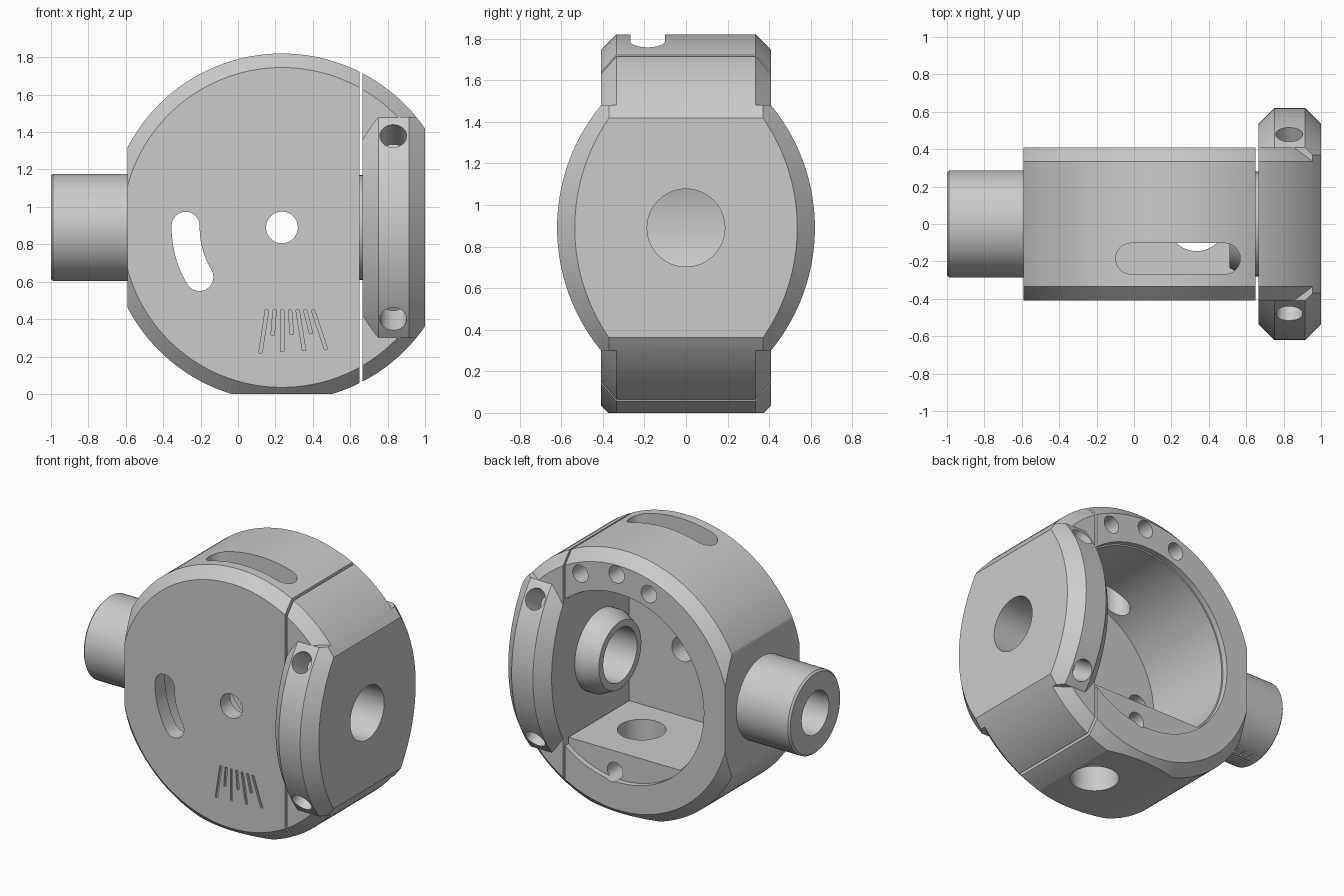
import bpy, bmesh
from math import sin, cos, pi, radians, sqrt
from mathutils import Vector

cube = bpy.data.objects.get("Cube")
if cube:
    bpy.data.objects.remove(cube, do_unlink=True)

CX, CZ, R, HALF = 0.235, 0.89, 0.93, 0.41   # drum centre, radius, half depth
CHAMFER = 0.075


def loft(name, rings):
    """Skin equal-length rings of points and cap both ends."""
    bm = bmesh.new()
    loops = [[bm.verts.new(p) for p in ring] for ring in rings]
    n = len(loops[0])
    for a, b in zip(loops, loops[1:]):
        for i in range(n):
            j = (i + 1) % n
            bm.faces.new((a[i], a[j], b[j], b[i]))
    bm.faces.new(loops[0])
    bm.faces.new(loops[-1])
    bmesh.ops.recalc_face_normals(bm, faces=bm.faces)
    mesh = bpy.data.meshes.new(name)
    bm.to_mesh(mesh)
    bm.free()
    obj = bpy.data.objects.new(name, mesh)
    bpy.context.collection.objects.link(obj)
    return obj


def turned(name, start, axis, profile, n=48):
    """Round part along an axis; profile holds (distance, radius) pairs."""
    start, axis = Vector(start), Vector(axis).normalized()
    u = axis.orthogonal().normalized()
    v = axis.cross(u)
    return loft(name, [[start + axis * d + (u * cos(2 * pi * i / n) + v * sin(2 * pi * i / n)) * r
                        for i in range(n)] for d, r in profile])


def box(name, lo, hi):
    corners = [(0, 0), (1, 0), (1, 1), (0, 1)]
    pick = lambda k, t: (lo[k], hi[k])[t]
    return loft(name, [[(pick(0, a), pick(1, b), z) for a, b in corners] for z in (lo[2], hi[2])])


def combine(obj, other, operation="DIFFERENCE"):
    """Apply a boolean and discard the second object."""
    mod = obj.modifiers.new("boolean", "BOOLEAN")
    mod.operation, mod.solver, mod.object = operation, "EXACT", other
    bpy.context.view_layer.objects.active = obj
    bpy.ops.object.modifier_apply(modifier=mod.name)
    bpy.data.objects.remove(other, do_unlink=True)


def drum(name, x0, x1):
    """Chamfered disc trimmed between two x planes and flattened below."""
    disc = turned(name, (CX, -HALF, CZ), (0, 1, 0),
                  [(0, R - CHAMFER), (CHAMFER, R), (2 * HALF - CHAMFER, R), (2 * HALF, R - CHAMFER)], 128)
    combine(disc, box("trim", (x0, -1, 0), (x1, 1, 2)), "INTERSECT")
    return disc


def arc(cx, cy, r, a0, a1, n=12):
    return [(cx + r * cos(radians(a0 + (a1 - a0) * i / n)),
             cy + r * sin(radians(a0 + (a1 - a0) * i / n))) for i in range(n + 1)]


# Main drum housing
body = drum("drum_housing", -0.59, 0.65)

# Rear cavity with a flat floor, plus a shallow lid seat
cavity = turned("cavity", (CX, -0.3, CZ), (0, 1, 0), [(0, 0.65), (1, 0.65)], 96)
combine(cavity, box("floor", (-1, -1, 0), (2, 2, 0.42)))
combine(body, cavity)
combine(body, turned("lid_seat", (CX, 0.37, CZ), (0, 1, 0), [(0, 0.66), (1, 0.66)], 96))

# Pivot hole, drain hole and rear screw holes
combine(body, turned("pivot", (CX, -1, CZ), (0, 1, 0), [(0, 0.085), (1, 0.085)], 32))
combine(body, turned("drain", (0.335, 0.01, -0.2), (0, 0, 1), [(0, 0.155), (0.8, 0.155)]))
for x, z in ((0.53, 1.61), (0.25, 1.68), (0, 1.61), (0.29, 0.28)):
    combine(body, turned("screw_hole", (x, 0.12, z), (0, 1, 0), [(0, 0.06), (1, 0.06)], 24))

# Curved guide slot in the front wall
mid, w, a0, a1 = 0.515, 0.075, 179, 211
ends = [(CX + mid * cos(radians(a)), CZ + mid * sin(radians(a))) for a in (a0, a1)]
outline = (arc(CX, CZ, mid + w, a0, a1) + arc(*ends[1], w, a1, a1 + 180)[1:-1]
           + arc(CX, CZ, mid - w, a1, a0) + arc(*ends[0], w, a0 + 180, a0 + 360)[1:-1])
combine(body, loft("guide_slot", [[(x, y, z) for x, z in outline] for y in (-1, -0.1)]))

# Straight window slot in the top
outline = arc(-0.015, -0.185, 0.083, 90, 270) + arc(0.485, -0.185, 0.083, -90, 90)
combine(body, loft("window_slot", [[(x, y, z) for x, y in outline] for z in (1.2, 2)]))

# Engraved angle scale on the front
for i in range(7):
    t = i / 6
    top = Vector((0.155 + 0.245 * t, 0, 0.45))
    foot = Vector((0.12 + 0.35 * t, 0, 0.22 + 0.02 * t))
    if i % 2:
        foot = top.lerp(foot, 0.6)
    side = Vector((0.009, 0, 0))
    quad = [top - side, top + side, foot + side, foot - side]
    combine(body, loft("tick", [[p + Vector((0, y, 0)) for p in quad] for y in (-0.5, -0.395)]))

# Hollow side spindle with a small scale underneath
spindle = turned("side_spindle", (-1, 0, CZ), (1, 0, 0),
                 [(0, 0.275), (0.012, 0.287), (0.45, 0.287)], 64)
combine(spindle, turned("bore", (-1.1, 0, CZ), (1, 0, 0), [(0, 0.15), (0.5, 0.15)]))
combine(spindle, box("scale_line", (-0.95, -0.006, 0.5), (-0.6, 0.006, 0.615)))
for i in range(6):
    x = -0.92 + 0.06 * i
    combine(spindle, box("scale_tick", (x, 0.015, 0.5), (x + 0.012, 0.08, 0.615)))

# Clamp plate: drum slice joined with a bulging chamfered block
plate = drum("clamp_plate", 0.665, 1.0)
rise, bulge = 0.59, 0.62
steps = [rise * (i / 16 - 1) for i in range(33)]


def bulge_ring(x, inset):
    half = [(bulge - R + sqrt(R * R - d * d) - inset, CZ + d) for d in steps]
    return [(x, y, z) for y, z in half] + [(x, -y, z) for y, z in reversed(half)]


block = loft("bulge", [bulge_ring(0.665, 0.085), bulge_ring(0.75, 0),
                       bulge_ring(0.915, 0), bulge_ring(1.0, 0.085)])
combine(block, turned("round", (CX, -1, CZ), (0, 1, 0), [(0, R), (2, R)], 128), "INTERSECT")
combine(plate, block, "UNION")

# Tapered boss reaching into the cavity, bored through with the plate
combine(plate, turned("boss", (0.7, 0, CZ), (-1, 0, 0), [(0, 0.28), (0.1, 0.28), (0.19, 0.235)]), "UNION")
combine(plate, turned("bore", (0.3, 0, CZ), (1, 0, 0), [(0, 0.187), (1, 0.187)]))

# Four angled screw holes in the plate
for sy in (-1, 1):
    for sz in (-1, 1):
        axis = Vector((0, sy * 0.85, sz * 0.53))
        point = Vector((0.83, sy * 0.48, CZ + sz * 0.49))
        combine(plate, turned("screw_hole", point - axis * 0.2, axis, [(0, 0.072), (0.4, 0.072)], 24))

# Smooth curved surfaces, keep edges crisp
for obj in (body, spindle, plate):
    bpy.ops.object.select_all(action="DESELECT")
    obj.select_set(True)
    bpy.context.view_layer.objects.active = obj
    bpy.ops.object.shade_smooth_by_angle(angle=radians(30))
